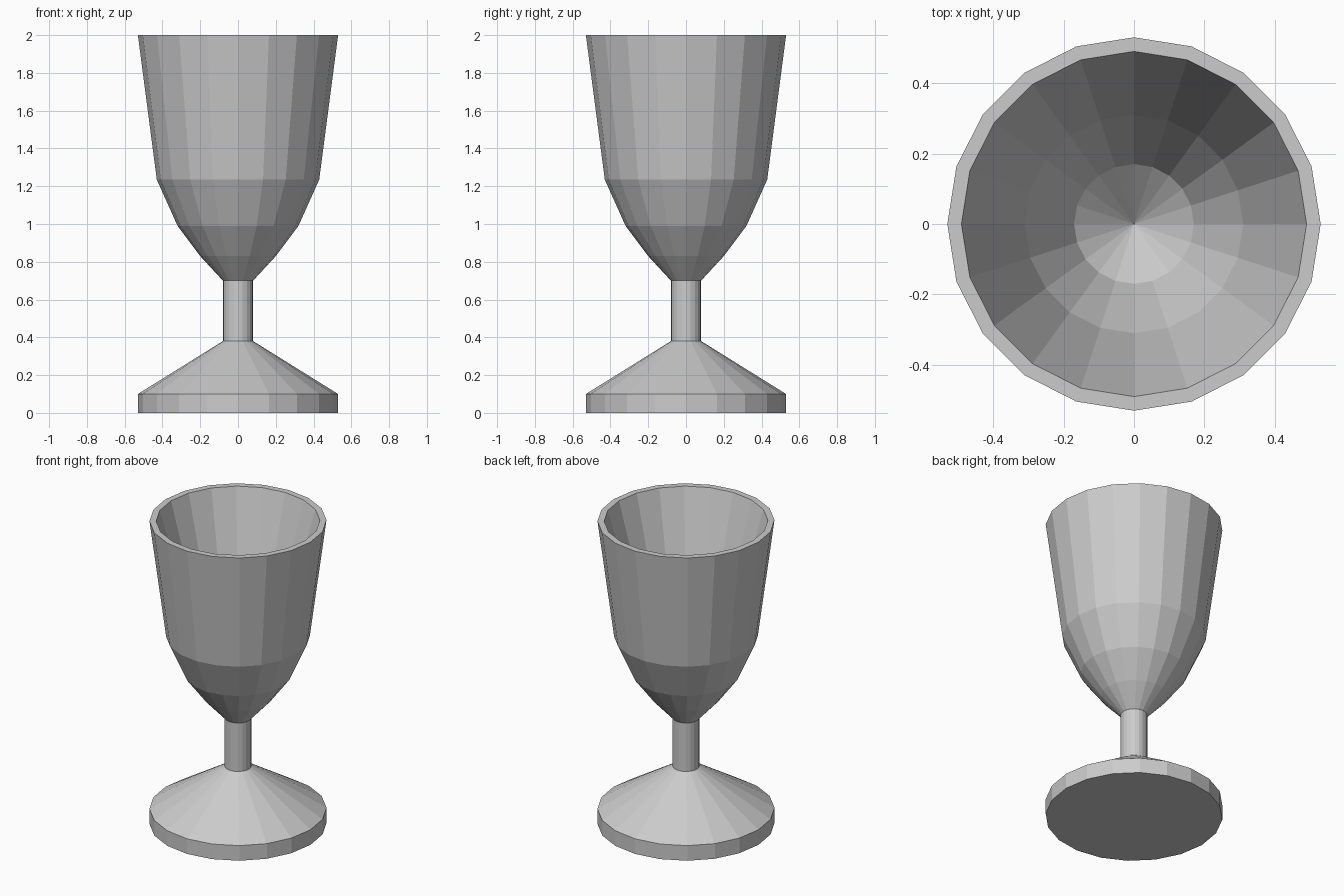
import bpy, bmesh, math

SIDES = 20

cube = bpy.data.objects.get("Cube")
if cube:
    bpy.data.objects.remove(cube, do_unlink=True)

# Single plain metal colour
metal = bpy.data.materials.new("light_grey_metal")
metal.use_nodes = True
colour = (0.6, 0.6, 0.6, 1)
metal.diffuse_color = colour
metal.node_tree.nodes["Principled BSDF"].inputs["Base Color"].default_value = colour


def lathe(name, profile):
    """Turn an (radius, height) profile, listed with the solid on its left, around z."""
    bm = bmesh.new()
    rings = []
    for r, z in profile:
        if r == 0:
            rings.append([bm.verts.new((0, 0, z))] * SIDES)
        else:
            angles = [math.tau * i / SIDES for i in range(SIDES)]
            rings.append([bm.verts.new((r * math.cos(a), r * math.sin(a), z)) for a in angles])
    for low, high in zip(rings, rings[1:]):
        for i in range(SIDES):
            j = (i + 1) % SIDES
            corners = [low[i], low[j], high[j], high[i]]
            bm.faces.new(list(dict.fromkeys(corners)))
    mesh = bpy.data.meshes.new(name)
    bm.to_mesh(mesh)
    bm.free()
    mesh.materials.append(metal)
    obj = bpy.data.objects.new(name, mesh)
    bpy.context.collection.objects.link(obj)
    return obj


# Foot: short disc topped by a cone
lathe("foot", [(0, 0), (0.53, 0), (0.53, 0.1), (0.08, 0.38)])

# Stem
lathe("stem", [(0.08, 0.38), (0.08, 0.7)])

# Cup: outer wall, flat rim, then hollow inside
lathe("cup", [
    (0.08, 0.7), (0.2, 0.83), (0.32, 0.99), (0.43, 1.235), (0.53, 2),
    (0.49, 2), (0.31, 1.37), (0.17, 1.09), (0, 0.94),
])
